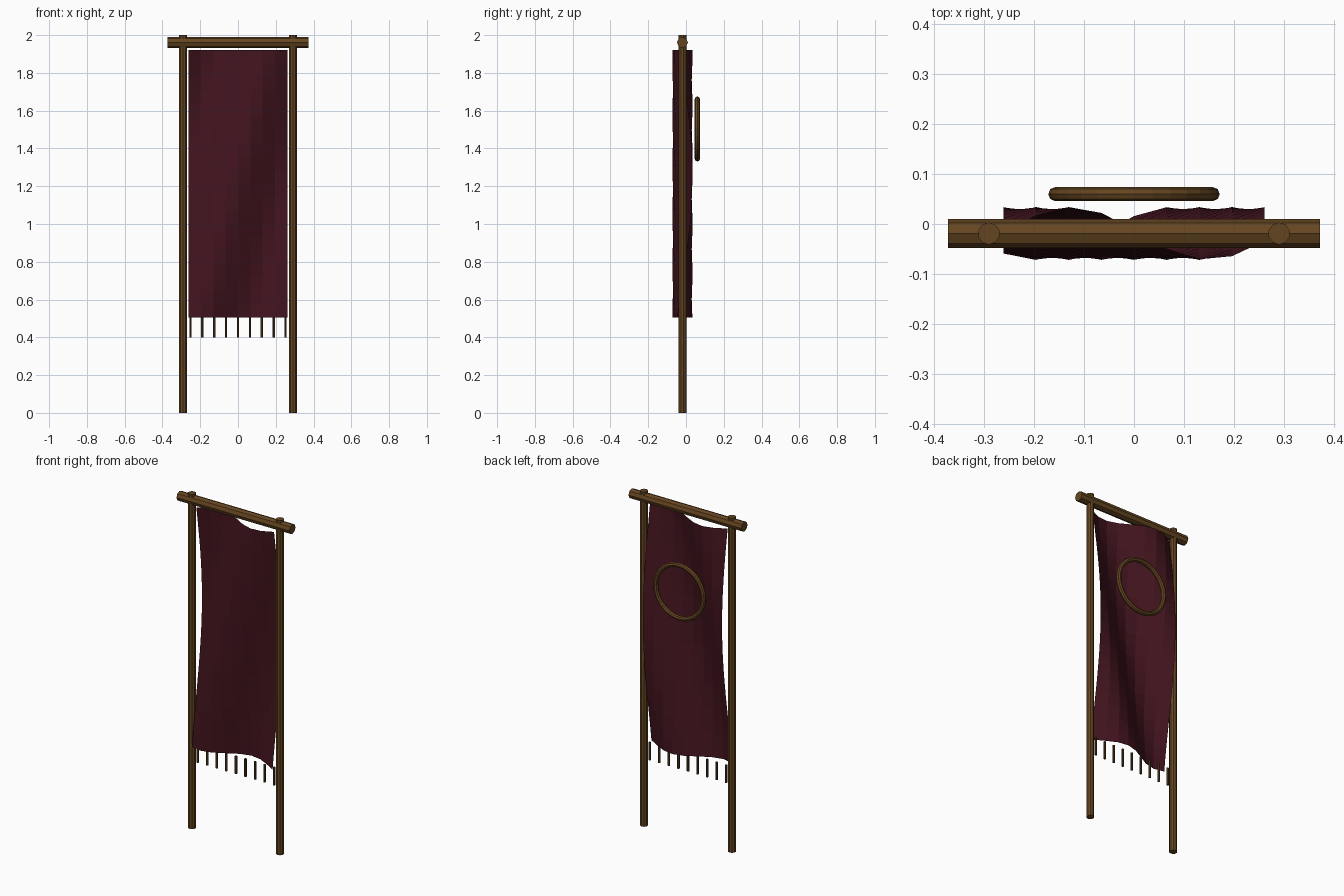
import bpy, bmesh, math

if "Cube" in bpy.data.objects:
    bpy.data.objects.remove(bpy.data.objects["Cube"])

AXIS_Y = -0.019  # depth of the frame


def material(name, rgb):
    m = bpy.data.materials.new(name)
    m.diffuse_color = (*rgb, 1)
    m.use_nodes = True
    m.node_tree.nodes["Principled BSDF"].inputs["Base Color"].default_value = m.diffuse_color
    return m


wood = material("wood", (0.13, 0.06, 0.015))
dark = material("tassel_brown", (0.085, 0.042, 0.015))
red = material("maroon_cloth", (0.055, 0.007, 0.013))


def rod(name, loc, radius, length, sides, mat, rot=(0, 0, 0)):
    bpy.ops.mesh.primitive_cylinder_add(vertices=sides, radius=radius, depth=length,
                                        location=loc, rotation=rot)
    ob = bpy.context.object
    ob.name = name
    ob.data.materials.append(mat)
    return ob


# Upright poles and crossbar
for side, s in (("left", -1), ("right", 1)):
    rod(f"{side}_pole", (s * 0.291, AXIS_Y, 1.0), 0.022, 2.0, 10, wood)
rod("crossbar", (0, AXIS_Y, 1.961), 0.029, 0.746, 8, wood, (0, math.pi / 2, 0))

# Rippled cloth: a grid whose wave drifts sideways on the way down
W, TOP, BOTTOM, COLS, ROWS = 0.524, 1.92, 0.505, 8, 20
bm = bmesh.new()
grid = []
for r in range(ROWS + 1):
    v = r / ROWS
    row = []
    for c in range(COLS + 1):
        u = c / COLS
        y = AXIS_Y + 0.053 * math.sin(6 * u + 4 * v)
        row.append(bm.verts.new(((u - 0.5) * W, y, TOP + (BOTTOM - TOP) * v)))
    grid.append(row)
for r in range(ROWS):
    for c in range(COLS):
        bm.faces.new((grid[r][c], grid[r + 1][c], grid[r + 1][c + 1], grid[r][c + 1]))
mesh = bpy.data.meshes.new("banner_cloth")
bm.to_mesh(mesh)
bm.free()
mesh.materials.append(red)
cloth = bpy.data.objects.new("banner_cloth", mesh)
bpy.context.collection.objects.link(cloth)

# Fringe along the lower edge
for i in range(9):
    rod(f"fringe_{i + 1}", ((i - 4) * 0.063, AXIS_Y, 0.453), 0.007, 0.106, 6, dark)

# Ring emblem on the back
bpy.ops.mesh.primitive_torus_add(major_radius=0.158, minor_radius=0.014,
                                 major_segments=28, minor_segments=8,
                                 location=(0, 0.06, 1.503), rotation=(math.pi / 2, 0, 0))
ring = bpy.context.object
ring.name = "ring_emblem"
ring.data.materials.append(wood)
